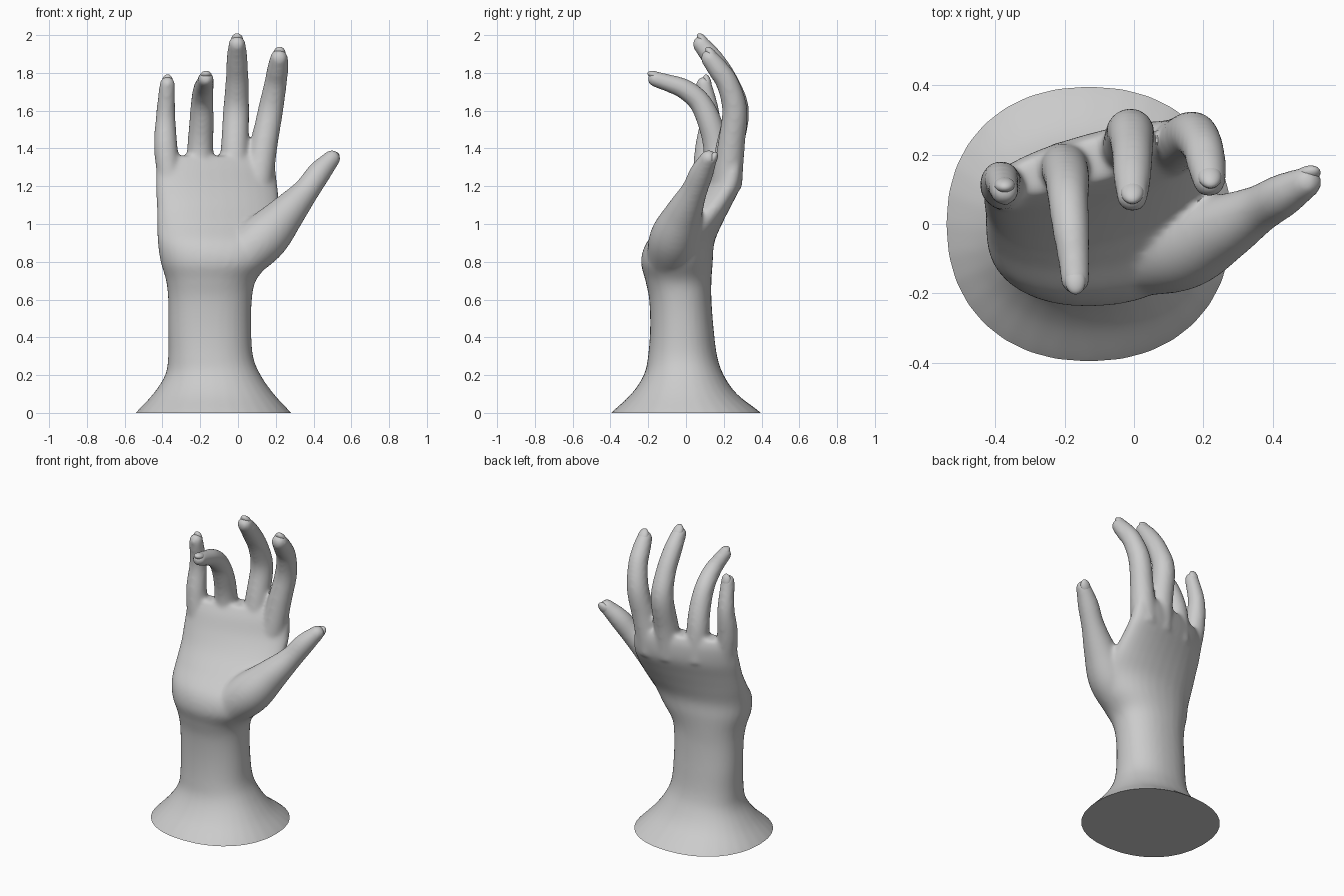
import bpy, bmesh, math
from mathutils import Vector, Matrix

if "Cube" in bpy.data.objects:
    bpy.data.objects.remove(bpy.data.objects["Cube"])

SIDES = 32


def spline(rows, steps=6):
    """Catmull-Rom interpolation of rows of numbers."""
    pts = [Vector(r) for r in rows]
    pts = [2 * pts[0] - pts[1]] + pts + [2 * pts[-1] - pts[-2]]
    out = []
    for a, b, c, d in zip(pts, pts[1:], pts[2:], pts[3:]):
        for i in range(steps):
            t = i / steps
            out.append(0.5 * (2 * b + (c - a) * t + (2 * a - 5 * b + 4 * c - d) * t ** 2
                              + (3 * b - a - 3 * c + d) * t ** 3))
    return out + [pts[-2]]


def ring(c, u, v, n=2.0):
    pts = []
    for i in range(SIDES):
        a = 2 * math.pi * i / SIDES
        ca, sa = math.cos(a), math.sin(a)
        pts.append(c + u * math.copysign(abs(ca) ** (2 / n), ca)
                   + v * math.copysign(abs(sa) ** (2 / n), sa))
    return pts


def loft(bm, rings):
    vr = [[bm.verts.new(p) for p in r] for r in rings]
    for a, b in zip(vr, vr[1:]):
        for i in range(SIDES):
            j = (i + 1) % SIDES
            bm.faces.new((a[i], a[j], b[j], b[i]))
    bm.faces.new(vr[0][::-1])
    bm.faces.new(vr[-1])


def digit(bm, rows, back):
    """Round-tipped tube along x, y, z, radius rows; returns the tip frame."""
    path = spline(rows)
    rings = []
    for i, p in enumerate(path):
        a, b = path[max(i - 1, 0)], path[min(i + 1, len(path) - 1)]
        d = (b.xyz - a.xyz).normalized()
        u = d.cross(back).normalized()
        rings.append(ring(p.xyz, u * p.w, u.cross(d) * p.w))
    for k in range(1, 7):
        t = k * math.radians(14)
        r = p.w * math.cos(t)
        rings.append(ring(p.xyz + d * p.w * math.sin(t), u * r, u.cross(d) * r))
    loft(bm, rings)
    n = u.cross(d)
    if n.dot(back) < 0:
        n = -n
    return p.xyz.copy(), p.w, d, n


bm = bmesh.new()

# Flared base, wrist and palm: z, centre x, centre y, half width, half depth, turn
body = [
    (-.08, -.13, 0, .48, .47, 0), (0, -.13, 0, .412, .397, 0),
    (.1, -.13, -.01, .32, .28, 0), (.2, -.133, -.012, .253, .212, 0),
    (.3, -.145, -.018, .225, .183, 0), (.45, -.15, -.022, .22, .168, 0),
    (.6, -.148, -.03, .222, .165, 0), (.7, -.143, -.04, .238, .175, 0),
    (.8, -.12, -.048, .29, .19, .03), (.9, -.105, -.03, .32, .178, .08),
    (1.0, -.1, .035, .332, .147, .15), (1.1, -.105, .1, .332, .12, .22),
    (1.2, -.113, .15, .333, .105, .27), (1.3, -.118, .175, .325, .085, .27),
    (1.36, -.118, .185, .305, .06, .27)]
rings = []
for z, cx, cy, rx, ry, turn in [tuple(r) for r in spline(body)]:
    c, s = math.cos(turn), math.sin(turn)
    rings.append(ring(Vector((cx, cy, z)), Vector((c, s, 0)) * rx, Vector((-s, c, 0)) * ry, 2.2))
loft(bm, rings)

# Fingers and thumb: x, y, z, radius, with the direction the nail faces
BACK = Vector((0, 1, .3))
digits = {
    "little": ([(-.36, .09, 1.2, .06), (-.382, .11, 1.4, .063), (-.383, .128, 1.57, .052),
                (-.374, .095, 1.74, .042)], BACK),
    "ring": ([(-.2, .165, 1.2, .075), (-.2, .16, 1.4, .069), (-.193, .125, 1.54, .065),
              (-.19, .07, 1.65, .059), (-.183, -.01, 1.715, .054), (-.175, -.09, 1.745, .047),
              (-.17, -.162, 1.767, .042)], Vector((0, .3, 1))),
    "middle": ([(-.02, .2, 1.2, .085), (-.017, .23, 1.4, .074), (-.01, .265, 1.6, .069),
                (-.005, .218, 1.75, .061), (-.005, .145, 1.87, .056), (-.005, .08, 1.952, .046)], BACK),
    "index": ([(.1, .215, 1.2, .082), (.138, .24, 1.42, .072), (.172, .258, 1.6, .067),
               (.198, .222, 1.74, .06), (.21, .17, 1.82, .056), (.217, .125, 1.878, .048)], BACK),
    "thumb": ([(.0, -.085, .81, .125), (.14, -.06, .93, .13), (.26, -.01, 1.06, .098),
               (.36, .043, 1.175, .07), (.43, .083, 1.272, .063), (.497, .12, 1.347, .046)],
              Vector((.1, 1, -.2)))}
tips = {name: digit(bm, rows, back) for name, (rows, back) in digits.items()}
bmesh.ops.recalc_face_normals(bm, faces=bm.faces)

# Fuse everything into one smooth skin
mesh = bpy.data.meshes.new("hand_rough")
bm.to_mesh(mesh)
bm.free()
rough = bpy.data.objects.new("hand_rough", mesh)
bpy.context.collection.objects.link(rough)
remesh = rough.modifiers.new("Remesh", 'REMESH')
remesh.mode = 'VOXEL'
remesh.voxel_size = .011
smooth = rough.modifiers.new("Smooth", 'SMOOTH')
smooth.factor = .5
smooth.iterations = 14
deps = bpy.context.evaluated_depsgraph_get()
skin = bpy.data.meshes.new_from_object(rough.evaluated_get(deps))
bpy.data.objects.remove(rough)

# Flat underside
bm = bmesh.new()
bm.from_mesh(skin)
cut = bmesh.ops.bisect_plane(bm, geom=bm.verts[:] + bm.edges[:] + bm.faces[:], plane_co=(0, 0, 0),
                             plane_no=(0, 0, 1), clear_inner=True)
edges = [e for e in bm.edges if e.is_boundary]
bmesh.ops.holes_fill(bm, edges=edges, sides=0)
bmesh.ops.recalc_face_normals(bm, faces=bm.faces)
bm.to_mesh(skin)
bm.free()
hand = bpy.data.objects.new("hand", skin)
bpy.context.collection.objects.link(hand)
made = [hand]

# Fingernails: thin shells sunk into each tip
for name, (p, r, d, n) in tips.items():
    bpy.ops.mesh.primitive_uv_sphere_add(segments=24, ring_count=12, radius=1)
    nail = bpy.context.object
    nail.name = name + "_nail"
    side = d.cross(n)
    m = Matrix((side * r * .72, d * r * 1.05, n * r * .5)).transposed().to_4x4()
    m.translation = p + n * r * .46 + d * r * .12
    nail.data.transform(m)
    made.append(nail)

bpy.ops.object.select_all(action='DESELECT')
for o in made:
    o.select_set(True)
bpy.context.view_layer.objects.active = hand
bpy.ops.object.shade_smooth_by_angle(angle=math.radians(40))
